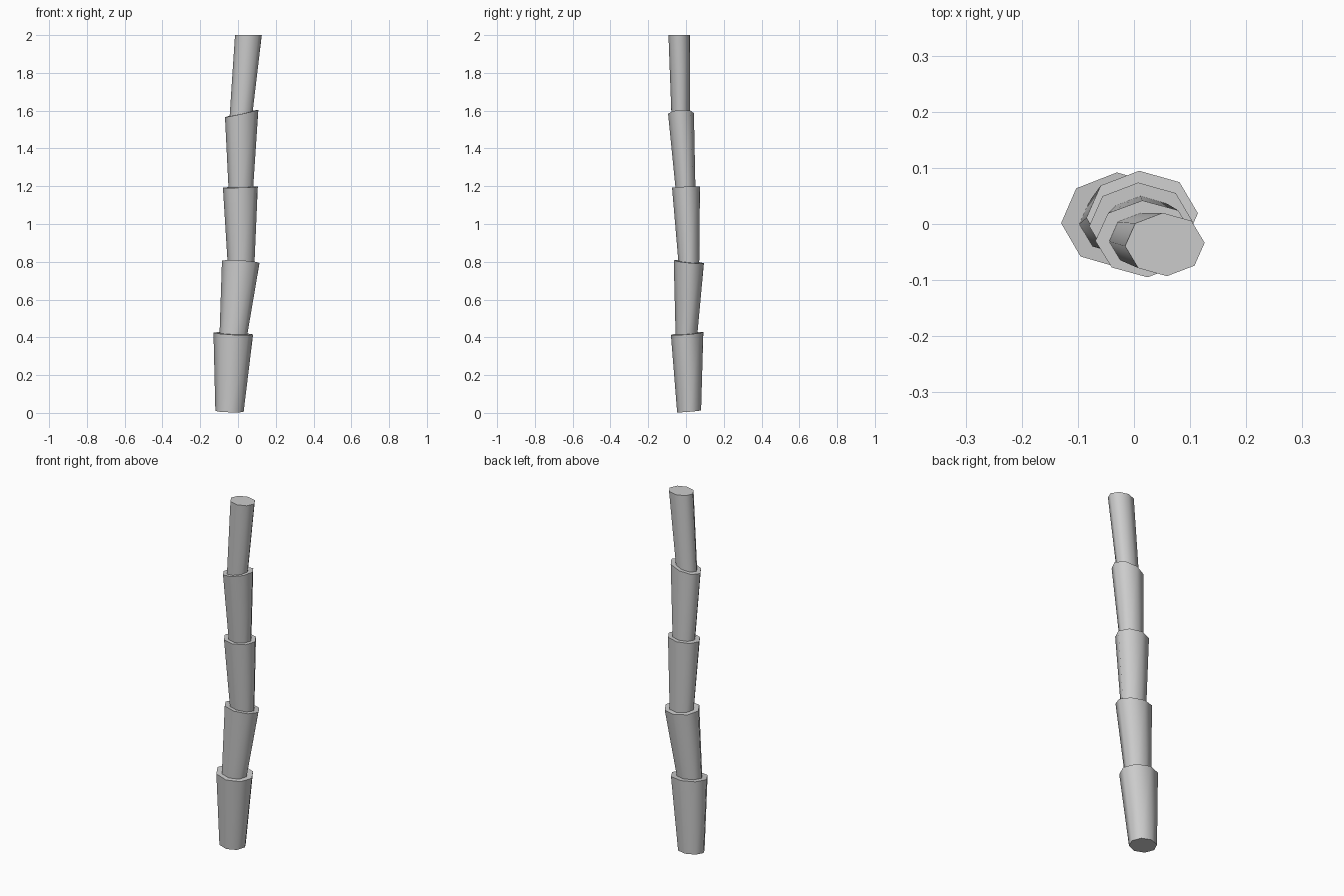
import bpy, bmesh, math

cube = bpy.data.objects.get("Cube")
if cube:
    bpy.data.objects.remove(cube, do_unlink=True)

grey = bpy.data.materials.new("plain_grey")
grey.use_nodes = True
colour = (0.6, 0.6, 0.6, 1.0)
grey.diffuse_color = colour
grey.node_tree.nodes["Principled BSDF"].inputs["Base Color"].default_value = colour

SIDES = 8
TWIST = math.radians(3)


def add_ring(bm, x0, x1, y0, y1, z, slope_x, slope_y):
    """Tilted oval ring filling the given x and y extents."""
    cx, cy, rx, ry = (x0 + x1) / 2, (y0 + y1) / 2, (x1 - x0) / 2, (y1 - y0) / 2
    ring = []
    for i in range(SIDES):
        a = TWIST + math.tau * i / SIDES
        dx, dy = rx * math.cos(a), ry * math.sin(a)
        ring.append(bm.verts.new((cx + dx, cy + dy, z + slope_x * dx + slope_y * dy)))
    return ring


def trunk_segment(name, bottom, top):
    """Capped, flaring trunk piece between two rings."""
    bm = bmesh.new()
    low, high = add_ring(bm, *bottom), add_ring(bm, *top)
    for i in range(SIDES):
        j = (i + 1) % SIDES
        bm.faces.new((low[i], low[j], high[j], high[i]))
    bm.faces.new(high)
    bm.faces.new(low[::-1])
    mesh = bpy.data.meshes.new(name)
    bm.to_mesh(mesh)
    bm.free()
    mesh.materials.append(grey)
    obj = bpy.data.objects.new(name, mesh)
    bpy.context.collection.objects.link(obj)
    bpy.ops.object.select_all(action="DESELECT")
    obj.select_set(True)
    bpy.context.view_layer.objects.active = obj
    bpy.ops.object.shade_smooth_by_angle(angle=math.radians(62))


# Each ring: x range, y range, centre height, slope along x and y
trunk_segment("base_segment",
              (-0.12, 0.03, -0.047, 0.08, 0.008, -0.03, 0.08),
              (-0.13, 0.08, -0.08, 0.092, 0.42, -0.05, 0.08))
trunk_segment("lower_segment",
              (-0.098, 0.048, -0.055, 0.06, 0.41, -0.05, 0.08),
              (-0.085, 0.114, -0.065, 0.095, 0.80, -0.06, -0.1))
trunk_segment("middle_segment",
              (-0.055, 0.087, -0.04, 0.07, 0.79, -0.06, -0.1),
              (-0.08, 0.105, -0.074, 0.074, 1.195, 0.03, 0.04))
trunk_segment("upper_segment",
              (-0.05, 0.08, -0.055, 0.05, 1.185, 0.03, 0.04),
              (-0.069, 0.108, -0.095, 0.042, 1.585, 0.22, 0.04))
trunk_segment("top_segment",
              (-0.045, 0.077, -0.077, 0.02, 1.575, 0.22, 0.04),
              (-0.016, 0.126, -0.093, 0.02, 2.0, 0, 0))
